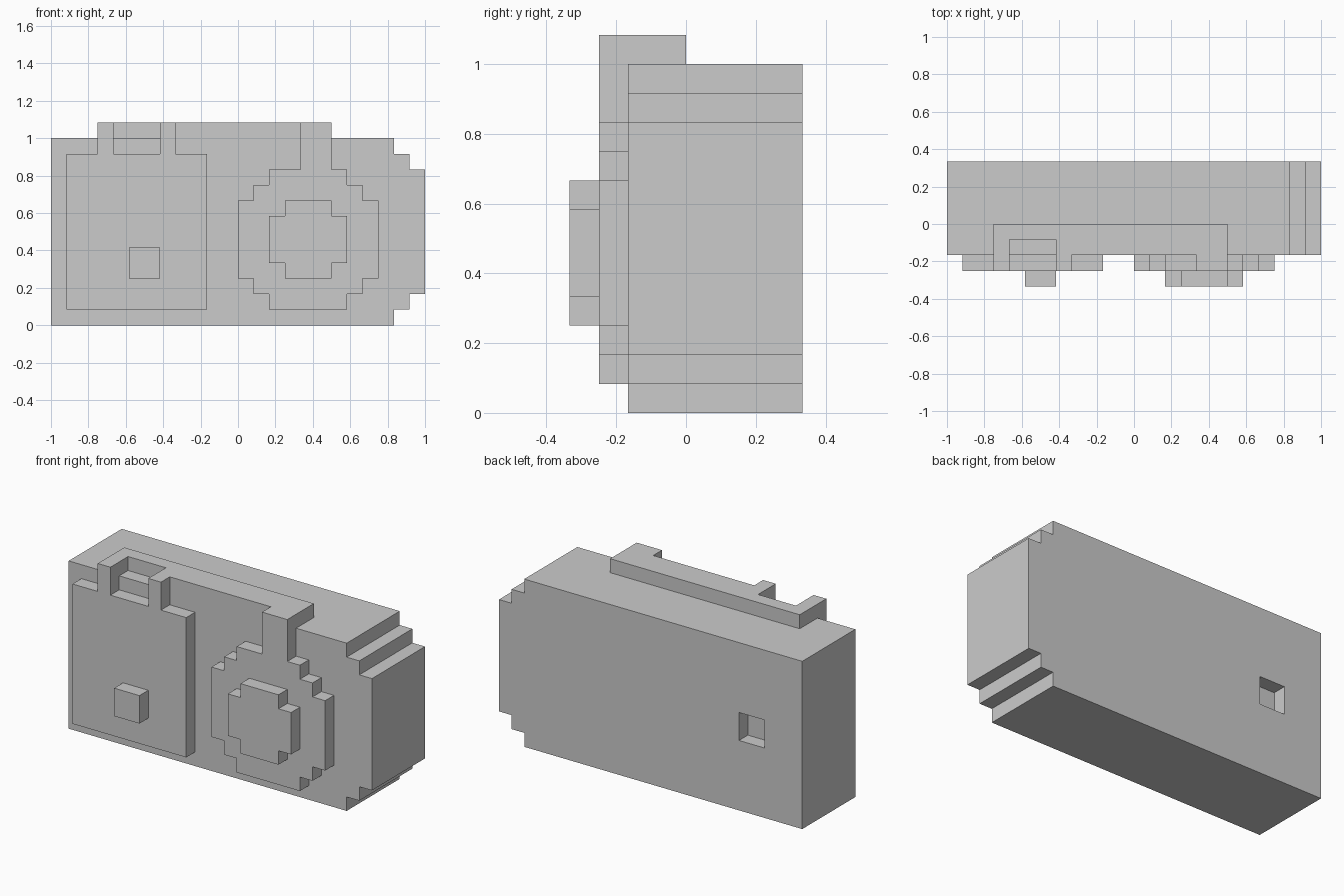
import bpy, bmesh

if "Cube" in bpy.data.objects:
    bpy.data.objects.remove(bpy.data.objects["Cube"])

U = 1 / 12  # one block of the model's grid


def extrude(name, pts, lo, hi, axis="y"):
    """Solid from a flat profile: (x, z) points swept along y, or (x, y) points swept along z."""
    bm = bmesh.new()

    def place(a, b, d):
        return (a * U, d * U, b * U) if axis == "y" else (a * U, b * U, d * U)

    face = bm.faces.new([bm.verts.new(place(a, b, lo)) for a, b in pts])
    ext = bmesh.ops.extrude_face_region(bm, geom=[face])
    step = place(0, 0, hi - lo)
    bmesh.ops.translate(bm, vec=step, verts=[v for v in ext["geom"] if isinstance(v, bmesh.types.BMVert)])
    bmesh.ops.recalc_face_normals(bm, faces=bm.faces[:])
    mesh = bpy.data.meshes.new(name)
    bm.to_mesh(mesh)
    bm.free()
    obj = bpy.data.objects.new(name, mesh)
    bpy.context.collection.objects.link(obj)
    return obj


def box(name, x0, x1, z0, z1, y0, y1):
    return extrude(name, [(x0, z0), (x1, z0), (x1, z1), (x0, z1)], y0, y1)


def flip_z(pts, total):
    """Lower half of an outline followed by its mirror image on top."""
    return pts + [(x, total - z) for x, z in reversed(pts)]


# Main case with stepped right-hand corners
body = extrude("case", flip_z([(-12, 0), (10, 0), (10, 1), (11, 1), (11, 2), (12, 2)], 12), -2, 4)

# Square recess in the back
cutter = box("recess_cutter", -9, -7, 5, 7, 3, 5)
cutter.hide_render = True
cut = body.modifiers.new("recess", "BOOLEAN")
cut.operation = "DIFFERENCE"
cut.solver = "EXACT"
cut.object = cutter
bpy.context.view_layer.objects.active = body
bpy.ops.object.modifier_apply(modifier=cut.name)
bpy.data.objects.remove(cutter)

# Front panel with two posts reaching up to the top rail
extrude("front_panel", [(-11, 1), (-2, 1), (-2, 11), (-4, 11), (-4, 13), (-5, 13), (-5, 11),
                        (-8, 11), (-8, 13), (-9, 13), (-9, 11), (-11, 11)], -3, -2)
box("button", -7, -5, 3, 5, -4, -3)

# Round dial plate with a post up to the top rail
right = [(7, 1), (7, 2), (8, 2), (8, 3), (9, 3)]
right = flip_z(right, 11)
left = [(9 - x, z) for x, z in reversed(right)]
extrude("dial_plate", right + [(6, 10), (6, 13), (4, 13), (4, 10)] + left, -3, -2)

# Raised knob in the middle of the dial
knob = flip_z([(6, 3), (6, 4), (7, 4)], 11)
extrude("dial_knob", knob + [(9 - x, z) for x, z in reversed(knob)], -4, -3)

# Top rail with a notch between the two panel posts
extrude("top_rail", [(-9, -2), (-8, -2), (-8, -1), (-5, -1), (-5, -2), (6, -2), (6, 0), (-9, 0)],
        12, 13, "z")
